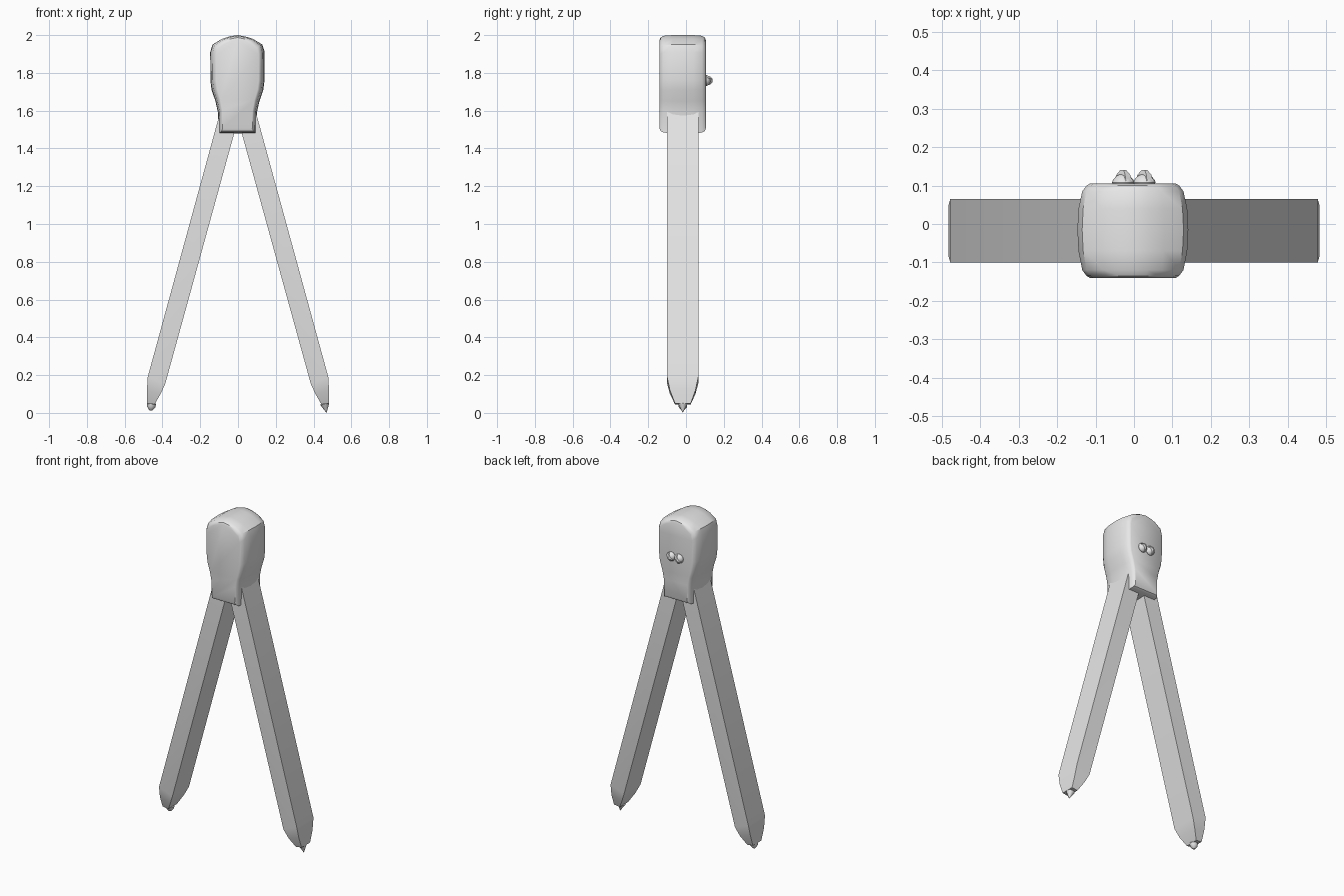
import bpy, math
from mathutils import Vector, Matrix

if "Cube" in bpy.data.objects:
    bpy.data.objects.remove(bpy.data.objects["Cube"])

grey = bpy.data.materials.new("grey")
grey.diffuse_color = (0.8, 0.8, 0.8, 1)
grey.use_nodes = True
grey.node_tree.nodes["Principled BSDF"].inputs["Base Color"].default_value = grey.diffuse_color


def make(name, verts, faces, angle):
    me = bpy.data.meshes.new(name)
    me.from_pydata(verts, [], faces)
    me.materials.append(grey)
    ob = bpy.data.objects.new(name, me)
    bpy.context.collection.objects.link(ob)
    bpy.ops.object.select_all(action='DESELECT')
    ob.select_set(True)
    bpy.context.view_layer.objects.active = ob
    bpy.ops.object.mode_set(mode='EDIT')
    bpy.ops.mesh.select_all(action='SELECT')
    bpy.ops.mesh.normals_make_consistent(inside=False)
    bpy.ops.object.mode_set(mode='OBJECT')
    bpy.ops.object.shade_smooth_by_angle(angle=math.radians(angle))
    return ob


def loft(name, rings, angle=30):
    """Skin a list of equal-length rings and cap both ends."""
    n = len(rings[0])
    verts = [p for ring in rings for p in ring]
    faces = [(k * n + i, k * n + (i + 1) % n, (k + 1) * n + (i + 1) % n, (k + 1) * n + i)
             for k in range(len(rings) - 1) for i in range(n)]
    faces += [tuple(range(n)), tuple(range((len(rings) - 1) * n, len(rings) * n))]
    return make(name, verts, faces, angle)


def lathe(name, profile, origin, axis, n=12, angle=35):
    """Turn (radius, distance) pairs around an axis."""
    rot = Vector(axis).to_track_quat('Z', 'Y')
    rings = [[Vector(origin) + rot @ Vector((r * math.cos(2 * math.pi * i / n),
                                             r * math.sin(2 * math.pi * i / n), d))
              for i in range(n)] for r, d in profile]
    return loft(name, rings, angle)


# Head: front outline pushed back through bulging layers
half = [(0.098, 1.48), (0.10, 1.59), (0.113, 1.65), (0.133, 1.71), (0.139, 1.76),
        (0.14, 1.91), (0.128, 1.95), (0.08, 1.98), (0.04, 1.993)]
outline = half + [(0, 2.0)] + [(-x, z) for x, z in reversed(half)]
layers = [(-0.14, 0.80, 0.90), (-0.135, 0.86, 0.95), (-0.12, 0.94, 0.985),
          (-0.07, 1.01, 1.0), (-0.015, 1.03, 1.0), (0.04, 1.01, 1.0),
          (0.085, 0.94, 0.985), (0.10, 0.86, 0.95), (0.105, 0.80, 0.90)]
loft("head", [[(x * sx - 0.003, y, 1.74 + (z - 1.74) * sz) for x, z in outline]
              for y, sx, sz in layers], 35)

# Legs: outer x, z, inner x, z, front y, back y
leg = [(0.065, 1.70, -0.035, 1.68, -0.10, 0.065),
       (0.478, 0.19, 0.385, 0.155, -0.10, 0.065),
       (0.482, 0.12, 0.41, 0.10, -0.085, 0.05),
       (0.482, 0.05, 0.442, 0.045, -0.058, 0.025)]
for side, s in (("left", -1), ("right", 1)):
    loft(side + "_leg", [[(s * xo, y0, zo), (s * xo, y1, zo), (s * xi, y1, zi), (s * xi, y0, zi)]
                         for xo, zo, xi, zi, y0, y1 in leg], 20)

# Tips: blunt lead on the left, sharp needle on the right
lathe("left_tip", [(0.017, 0), (0.024, 0.012), (0.022, 0.027), (0.012, 0.040), (0.006, 0.045)],
      (-0.457, -0.017, 0.058), (-0.1, 0, -1))
lathe("right_tip", [(0.017, 0), (0.024, 0.012), (0.018, 0.024), (0.008, 0.044), (0.001, 0.058)],
      (0.457, -0.017, 0.058), (0.2, 0, -1))

# Knobs on the back, each with a slanted ridge
for side, x in (("left", -0.028), ("right", 0.027)):
    lathe(side + "_knob", [(0.026, 0), (0.029, 0.008), (0.027, 0.014), (0.018, 0.025), (0.006, 0.030)],
          (x, 0.10, 1.76), (0, 1, 0))
    turn = Matrix.Rotation(math.radians(35), 3, 'Y')
    rings = [[Vector((x, y, 1.76)) + turn @ Vector((a * w, 0, b * h))
              for a, b in ((-1, -1), (1, -1), (1, 1), (-1, 1))]
             for y, w, h in ((0.112, 0.010, 0.026), (0.128, 0.008, 0.020), (0.14, 0.004, 0.008))]
    loft(side + "_knob_ridge", rings, 30)
